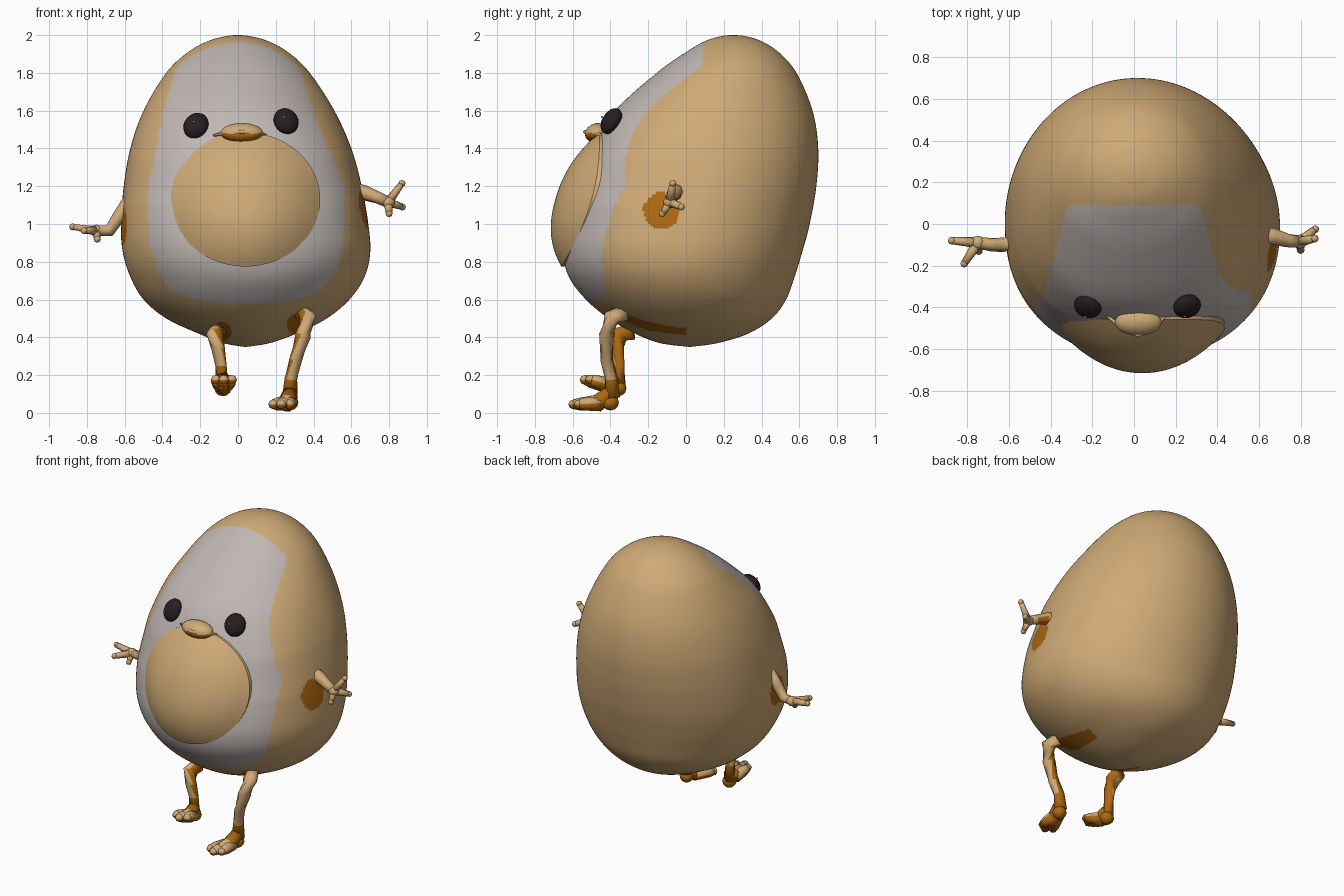
import bpy, bmesh
from math import sin, cos, pi, hypot
from mathutils import Vector, Matrix

cube = bpy.data.objects.get("Cube")
if cube:
    bpy.data.objects.remove(cube, do_unlink=True)


def material(name, rgb):
    m = bpy.data.materials.new(name)
    m.use_nodes = True
    m.diffuse_color = (*rgb, 1)
    bsdf = m.node_tree.nodes["Principled BSDF"]
    bsdf.inputs["Base Color"].default_value = (*rgb, 1)
    bsdf.inputs["Roughness"].default_value = 0.8
    return m


TAN = material("tan", (0.62, 0.40, 0.18))
GREY = material("pale grey", (0.52, 0.47, 0.45))
ORANGE = material("burnt orange", (0.42, 0.14, 0.006))
BLACK = material("eye black", (0.02, 0.013, 0.015))
WHITE = material("glint white", (0.9, 0.9, 0.9))


def finish(bm, name, mats, rule=None):
    """Turn a bmesh into a smooth object; rule(face) picks the material slot."""
    bmesh.ops.recalc_face_normals(bm, faces=bm.faces)
    bm.normal_update()
    for f in bm.faces:
        f.smooth = True
        if rule:
            f.material_index = rule(f)
    me = bpy.data.meshes.new(name)
    bm.to_mesh(me)
    bm.free()
    ob = bpy.data.objects.new(name, me)
    for m in mats:
        me.materials.append(m)
    bpy.context.collection.objects.link(ob)
    return ob


def skin(bm, rings):
    """Join equal-sized rings of points with quads and cap both ends."""
    vs = [[bm.verts.new(p) for p in r] for r in rings]
    n = len(vs[0])
    for a, b in zip(vs, vs[1:]):
        for i in range(n):
            j = (i + 1) % n
            bm.faces.new((a[i], a[j], b[j], b[i]))
    bm.faces.new(vs[0])
    bm.faces.new(vs[-1])


def tube(bm, pts, sides=8):
    """Tapered tube along points given as (x, y, z, radius)."""
    ps = [Vector(p[:3]) for p in pts]
    rings = []
    for i, p in enumerate(ps):
        d = ps[min(i + 1, len(ps) - 1)] - ps[max(i - 1, 0)]
        q = d.to_track_quat('Z', 'Y')
        r = pts[i][3]
        rings.append([p + q @ Vector((r * cos(2 * pi * k / sides), r * sin(2 * pi * k / sides), 0))
                      for k in range(sides)])
    skin(bm, rings)


def ball(bm, loc, size, rot=(0, 0, 0), seg=24):
    turn = Matrix.Rotation(rot[2], 4, 'Z') @ Matrix.Rotation(rot[0], 4, 'X')
    m = Matrix.Translation(loc) @ turn @ Matrix.Diagonal((*size, 1))
    bmesh.ops.create_uvsphere(bm, u_segments=seg, v_segments=seg // 2, radius=1, matrix=m)


def lerp_table(table, z):
    for (a, u), (b, v) in zip(table, table[1:]):
        if a <= z <= b:
            return u + (v - u) * (z - a) / (b - a)
    return -1


# Egg body: height, x min, x max, y min, y max
PROFILE = [
    (0.35, 0.03, 0.05, 0.01, 0.03), (0.37, -0.08, 0.17, -0.14, 0.17),
    (0.42, -0.21, 0.31, -0.27, 0.33), (0.5, -0.38, 0.47, -0.41, 0.455),
    (0.6, -0.50, 0.59, -0.53, 0.53), (0.72, -0.57, 0.67, -0.62, 0.575),
    (0.85, -0.61, 0.70, -0.65, 0.615), (1.0, -0.62, 0.69, -0.625, 0.655),
    (1.2, -0.605, 0.655, -0.56, 0.69), (1.4, -0.57, 0.60, -0.49, 0.70),
    (1.6, -0.50, 0.51, -0.375, 0.67), (1.8, -0.38, 0.38, -0.155, 0.585),
    (1.91, -0.265, 0.265, 0.00, 0.49), (1.97, -0.155, 0.155, 0.105, 0.395),
    (1.995, -0.06, 0.06, 0.19, 0.31), (2.0, -0.01, 0.01, 0.24, 0.26)]


def spline(rows, steps):
    for i in range(len(rows) - 1):
        a, b, c, d = (Vector(rows[min(max(i + k, 0), len(rows) - 1)]) for k in (-1, 0, 1, 2))
        for s in range(steps):
            t = s / steps
            yield b + (c - a) * (t / 2) + (2 * a - 5 * b + 4 * c - d) * (t * t / 2) \
                + (3 * b - a - 3 * c + d) * (t ** 3 / 2)
    yield Vector(rows[-1])


# How square the front of the body is by height (2 is an ellipse)
SQUARE = [(0, 2), (0.7, 2.0), (0.85, 2.12), (1.1, 2.4), (1.35, 2.4), (1.7, 2.05), (2.1, 2)]
# Half width of the pale front by height
FRONT = [(0.575, 0.1), (0.6, 0.27), (0.65, 0.40), (0.75, 0.475), (0.9, 0.515), (1.2, 0.52),
         (1.4, 0.455), (1.6, 0.395), (1.8, 0.335), (1.9, 0.285), (2.0, 0.2)]


def body_ring(row, n=240):
    z, x0, x1, y0, y1 = row
    ring = []
    for k in range(n):
        c, s = cos(2 * pi * k / n), sin(2 * pi * k / n)
        e = lerp_table(SQUARE, z) if s < 0 else 2
        r = (abs(c) ** e + abs(s) ** e) ** (-1 / e)
        ring.append(((x0 + x1) / 2 + (x1 - x0) / 2 * c * r, (y0 + y1) / 2 + (y1 - y0) / 2 * s * r, z))
    return ring


def body_colour(f):
    x, y, z = f.calc_center_median()
    mid = 0.045 * min(1, max(0, (1.6 - z) / 0.4))
    if y < 0.09 and abs(x - mid) < lerp_table(FRONT, z):
        return 1
    # Arm sockets, then leg sockets
    if abs(x) > 0.5 and hypot(y + 0.13, z - (1.07 if x > 0 else 0.985)) < 0.096:
        return 2
    if y < 0 and (hypot(x - 0.32, z - 0.47) < 0.06 or hypot(x + 0.085, z - 0.43) < 0.05):
        return 2
    return 0


bm = bmesh.new()
skin(bm, [body_ring(r) for r in spline(PROFILE, 14)])
finish(bm, "body", [TAN, GREY, ORANGE], body_colour)

# Belly: domed disc on a tilted, bent rim, with a short skirt sunk into the body
bm = bmesh.new()
rings = []
for r, sink in [(1, 0.06), (1, 0)] + [(k / 12, 0) for k in range(11, 0, -1)] + [(0.01, 0)]:
    ring = []
    for k in range(64):
        a = 2 * pi * k / 64
        u, v = r * cos(a), r * sin(a)
        y = -0.56 + 0.1 * v + 0.06 * u * u - 0.132 * (1 - r ** 2.3) + sink
        ring.append((0.04 + 0.395 * u, y, 1.13 + 0.355 * v))
    rings.append(ring)
skin(bm, rings)
belly = finish(bm, "belly", [TAN])
bpy.context.view_layer.objects.active = belly
belly.select_set(True)
bpy.ops.object.shade_smooth_by_angle(angle=0.7)

# Eyes with a small glint
for side, x, z in (("left", 0.255, 1.545), ("right", -0.222, 1.52)):
    bm = bmesh.new()
    ball(bm, (x, -0.395, z), (0.068, 0.046, 0.075), (-0.55, 0, 0.35 if x > 0 else -0.35))
    finish(bm, side + "_eye", [BLACK])
    bm = bmesh.new()
    ball(bm, (x - 0.012, -0.445, z + 0.022), (0.006, 0.005, 0.006), seg=8)
    finish(bm, side + "_eye_glint", [WHITE])

# Beak: tan above, orange below, with a thin lip running to the mouth corners
bm = bmesh.new()
ball(bm, (0.02, -0.472, 1.483), (0.112, 0.064, 0.05), (0.3, 0, 0), 32)
finish(bm, "beak", [TAN, ORANGE], lambda f: int(f.calc_center_median().z < 1.48))
bm = bmesh.new()
tube(bm, [(-0.13, -0.44, 1.468, 0.007), (-0.07, -0.49, 1.482, 0.009), (0.02, -0.535, 1.488, 0.01),
          (0.11, -0.49, 1.482, 0.009), (0.15, -0.44, 1.468, 0.007)])
finish(bm, "beak_lip", [TAN])


# Arms: a bent arm, a palm and three fingers each
def arm(name, path, fingers):
    bm = bmesh.new()
    tube(bm, path)
    wrist = Vector(path[-1][:3])
    ball(bm, wrist, (0.038, 0.036, 0.032), seg=10)
    for tip in fingers:
        mid = wrist.lerp(Vector(tip), 0.55)
        tube(bm, [(*wrist, 0.027), (*mid, 0.021), (*tip, 0.017)], 6)
        ball(bm, tip, (0.019, 0.019, 0.019), seg=8)
    finish(bm, name, [TAN, ORANGE], lambda f: int(
        f.normal.z < -0.4 and 0 < f.calc_center_median().x < 0.74))


arm("left_arm", [(0.60, -0.05, 1.18, 0.045), (0.67, -0.06, 1.165, 0.04),
                 (0.74, -0.08, 1.14, 0.032), (0.795, -0.085, 1.115, 0.03)],
    [(0.868, -0.07, 1.215), (0.87, -0.025, 1.09), (0.80, -0.125, 1.055)])
arm("right_arm", [(-0.58, -0.09, 1.13, 0.03), (-0.63, -0.1, 1.04, 0.035),
                  (-0.68, -0.1, 0.965, 0.032), (-0.75, -0.09, 0.965, 0.028)],
    [(-0.875, -0.08, 0.985), (-0.815, -0.19, 0.965), (-0.745, -0.13, 0.92)])


# Legs: tan outside, orange inside and at the ankle
def leg(name, path, out, ankle):
    bm = bmesh.new()
    tube(bm, path, 10)
    finish(bm, name, [TAN, ORANGE], lambda f: int(
        f.normal.x * out - 0.5 * f.normal.y < -0.15 or f.calc_center_median().z < ankle))


# Feet: a heel-to-toe wedge with three stubby toes, orange sole and heel
def foot(name, heel, toe):
    bm = bmesh.new()
    heel, toe = Vector(heel), Vector(toe)
    tube(bm, [(*(heel + Vector((0, 0, 0.05))), 0.04), (*heel.lerp(toe, 0.35), 0.048),
              (*heel.lerp(toe, 0.8), 0.035)], 10)
    ball(bm, heel, (0.045, 0.045, 0.042), seg=12)
    for dx in (-0.042, 0, 0.042):
        tip = toe + Vector((dx, abs(dx) * 0.7, 0))
        tube(bm, [(*heel.lerp(tip, 0.3), 0.04), (*heel.lerp(tip, 0.8), 0.035), (*tip, 0.026)])
        ball(bm, tip, (0.028, 0.028, 0.026), seg=8)
    limit = heel.lerp(toe, 0.3).y
    finish(bm, name, [TAN, ORANGE], lambda f: int(
        f.normal.z < -0.1 or f.calc_center_median().y > limit))


leg("left_leg", [(0.34, -0.33, 0.53, 0.045), (0.37, -0.395, 0.505, 0.046), (0.345, -0.42, 0.41, 0.042),
                 (0.305, -0.42, 0.28, 0.034), (0.28, -0.395, 0.18, 0.034), (0.275, -0.39, 0.08, 0.042)],
    1, 0.2)
foot("left_foot", (0.275, -0.40, 0.055), (0.23, -0.595, 0.045))
leg("right_leg", [(-0.11, -0.28, 0.43, 0.045), (-0.12, -0.35, 0.415, 0.048), (-0.105, -0.365, 0.34, 0.036),
                  (-0.09, -0.355, 0.25, 0.03), (-0.085, -0.355, 0.14, 0.036)],
    -1, 0.29)
foot("right_foot", (-0.08, -0.36, 0.13), (-0.075, -0.535, 0.175))
